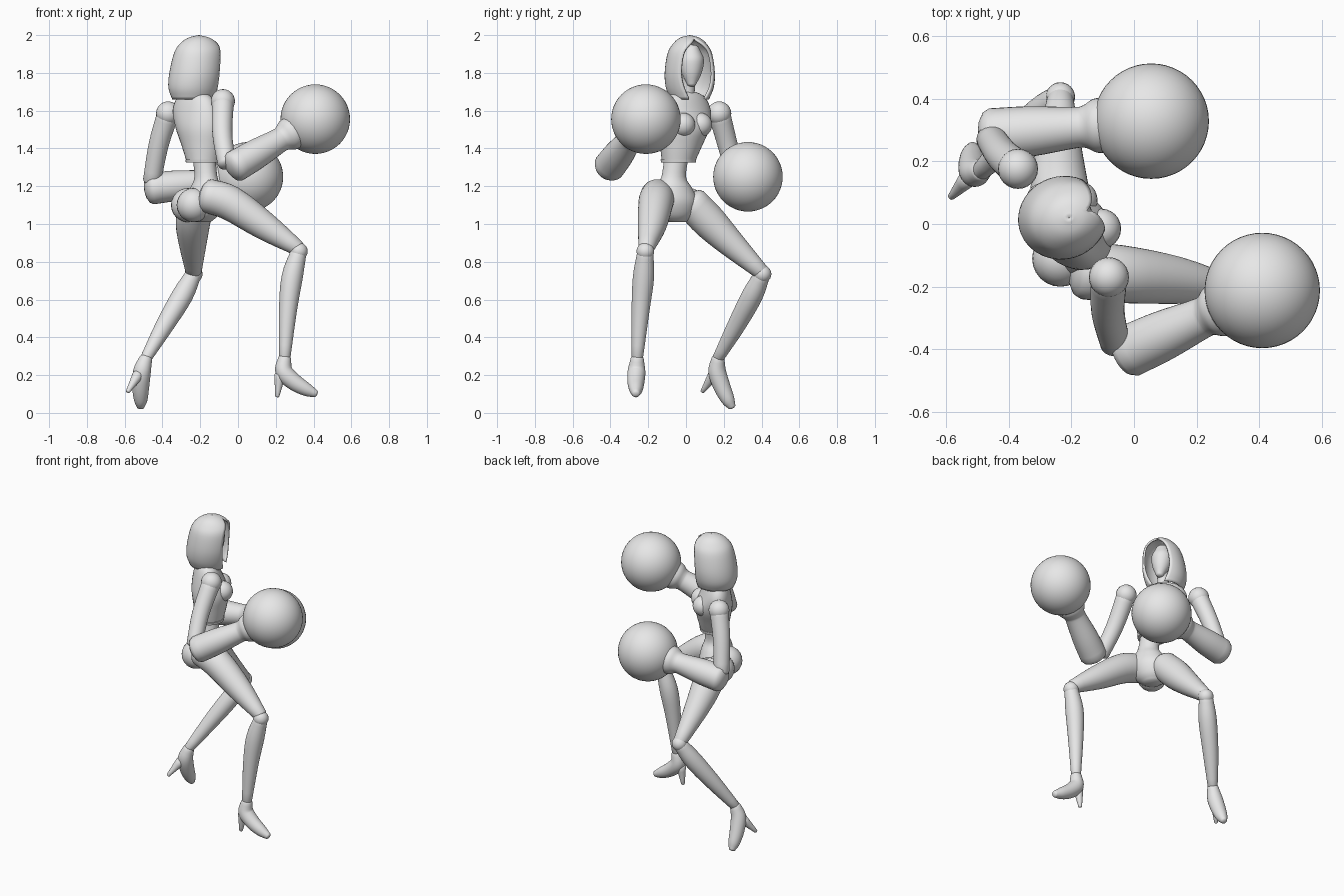
import bpy, bmesh, math
from mathutils import Vector

cube = bpy.data.objects.get("Cube")
if cube:
    bpy.data.objects.remove(cube, do_unlink=True)

GREY = (0.8, 0.8, 0.8, 1)
grey = bpy.data.materials.new("plain_grey")
grey.use_nodes = True
grey.diffuse_color = GREY
grey.node_tree.nodes["Principled BSDF"].inputs["Base Color"].default_value = GREY


def finish(name, bm):
    """Turn a bmesh into a smooth shaded grey object."""
    mesh = bpy.data.meshes.new(name)
    bm.to_mesh(mesh)
    bm.free()
    mesh.materials.append(grey)
    obj = bpy.data.objects.new(name, mesh)
    bpy.context.collection.objects.link(obj)
    bpy.ops.object.select_all(action='DESELECT')
    obj.select_set(True)
    bpy.context.view_layer.objects.active = obj
    bpy.ops.object.shade_smooth_by_angle(angle=math.radians(50))
    return obj


def smooth_path(rows, steps=4):
    """Catmull-Rom interpolation of rows of numbers."""
    rows = [Vector(row) for row in rows]
    ext = [2 * rows[0] - rows[1]] + rows + [2 * rows[-1] - rows[-2]]
    out = []
    for a, b, c, d in zip(ext, ext[1:], ext[2:], ext[3:]):
        for step in range(steps):
            t = step / steps
            bend = (2 * a - 5 * b + 4 * c - d) * t * t + (3 * b - a - 3 * c + d) * t ** 3
            out.append(b + ((c - a) * t + bend) / 2)
    return out + [rows[-1]]


def oval(bm, centre, u, v, gap=0, sides=32):
    """Ring of vertices; a gap in radians leaves it open around the u direction."""
    count = sides + 1 if gap is not None and gap > 0 else sides
    gap = gap or 0
    angles = [gap + 2 * (math.pi - gap) * j / sides for j in range(count)]
    return [bm.verts.new(centre + u * math.cos(t) + v * math.sin(t)) for t in angles]


def skin(bm, rings, closed=True):
    n = len(rings[0])
    for lo, hi in zip(rings, rings[1:]):
        for j in range(n if closed else n - 1):
            k = (j + 1) % n
            bm.faces.new((lo[j], lo[k], hi[k], hi[j]))


def cap(bm, rings):
    bm.faces.new(rings[0])
    bm.faces.new(rings[-1])
    bmesh.ops.recalc_face_normals(bm, faces=bm.faces)


def facing(yaw):
    angle = math.radians(yaw)
    forward = Vector((math.cos(angle), math.sin(angle), 0))
    return forward, Vector((-forward.y, forward.x, 0))


def limb(name, points, radii):
    """Round tube along points, with a radius at each and domed ends."""
    path = smooth_path([(*p, r) for p, r in zip(points, radii)])
    tube = [(Vector(p[:3]), p[3]) for p in path]

    def dome(end, inner):
        out = (end[0] - inner[0]).normalized() * end[1] / 2
        return [(end[0] + out * math.sin(t), end[1] * math.cos(t)) for t in (0.5, 1, 1.4)]

    tube = dome(tube[0], tube[1])[::-1] + tube + dome(tube[-1], tube[-2])
    bm = bmesh.new()
    rings, side = [], None
    for i, (p, r) in enumerate(tube):
        along = (tube[min(i + 1, len(tube) - 1)][0] - tube[max(i - 1, 0)][0]).normalized()
        side = side or along.orthogonal()
        side = (side - along * side.dot(along)).normalized()
        rings.append(oval(bm, p, side * r, along.cross(side) * r))
    skin(bm, rings)
    cap(bm, rings)
    return finish(name, bm)


def body(name, yaw, rows):
    """Level oval rings (x, y, z, depth, width), turned yaw degrees from +x."""
    forward, side = facing(yaw)
    bm = bmesh.new()
    rings = [oval(bm, Vector(row[:3]), forward * row[3], side * row[4]) for row in smooth_path(rows)]
    skin(bm, rings)
    cap(bm, rings)
    return finish(name, bm)


def ball(name, centre, radius, segments=24):
    bm = bmesh.new()
    bmesh.ops.create_uvsphere(bm, u_segments=segments, v_segments=segments // 2, radius=radius)
    bmesh.ops.translate(bm, verts=bm.verts, vec=centre)
    return finish(name, bm)


def open_hood(yaw, y, rows):
    """Thin shell of open rings (x, z, depth, width, half opening in degrees)."""
    forward, side = facing(yaw)
    bm = bmesh.new()
    rings = [oval(bm, Vector((x, y, z)), forward * a, side * b, math.radians(max(gap, 0.1)))
             for x, z, a, b, gap in smooth_path(rows)]
    skin(bm, rings, closed=False)
    bmesh.ops.remove_doubles(bm, verts=bm.verts, dist=0.0005)
    shell = finish("hood", bm)
    thickness = shell.modifiers.new("thickness", 'SOLIDIFY')
    thickness.thickness, thickness.offset = 0.012, -1


def leg(name, thigh, calf, shoe, heel):
    limb(name + "_thigh", thigh, (.09, .092, .075, .042))
    ball(name + "_knee", calf[0], .047)
    limb(name + "_calf", calf, (.042, .056, .048, .03))
    limb(name + "_shoe", [calf[-1]] + shoe, (.034, .047, .045, .036, .021))
    limb(name + "_heel", heel, (.03, .011))


def arm(name, upper, elbow, hand):
    """Shoulder ball, upper arm, flared forearm and round hand."""
    ball(name + "_shoulder", upper[0], .064)
    limb(name + "_upper_arm", upper, (.058, .053, .048))
    elbow, hand = Vector(elbow), Vector(hand)
    reach = (hand - elbow).length
    axis = (hand - elbow) / reach
    # Distances back from the hand centre keep both cuffs alike
    back = (reach, reach * .75, .25, .215, .18, .13)
    limb(name + "_forearm", [hand - axis * d for d in back], (.084, .08, .066, .068, .086, .09))
    ball(name + "_round_hand", hand, .184, 48)


# Head and hood
open_hood(22, .02, [(-.235, 1.66, .115, .1, 28), (-.235, 1.72, .135, .125, 38),
                    (-.225, 1.8, .14, .132, 44), (-.212, 1.9, .13, .117, 41),
                    (-.207, 1.95, .107, .09, 28), (-.207, 1.985, .06, .053, 0),
                    (-.207, 2, .002, .002, 0)])
limb("head", [(-.18, .03, 1.74), (-.19, .03, 1.8), (-.2, .03, 1.87), (-.2, .03, 1.93)],
     (.024, .053, .065, .04))
limb("neck", [(-.23, 0, 1.62), (-.225, .01, 1.7), (-.21, .02, 1.8)], (.05, .036, .036))

# Chest with raised corset edges
body("chest", 40, [(-.23, 0, 1.7, .04, .06), (-.23, 0, 1.67, .065, .12), (-.225, 0, 1.6, .09, .155),
                   (-.2, -.01, 1.51, .115, .15), (-.19, -.025, 1.42, .103, .12),
                   (-.185, -.04, 1.33, .085, .09)])
body("corset_hem", 40, [(-.185, -.04, 1.342, .092, .097), (-.185, -.04, 1.325, .089, .094)])
ball("right_bust", (-.105, -.015, 1.525), .064)
ball("left_bust", (-.18, .075, 1.525), .064)

# Waist, pelvis and seat
body("waist_and_pelvis", 24, [(-.18, -.05, 1.36, .06, .065), (-.17, -.065, 1.25, .06, .066),
                              (-.17, -.065, 1.19, .08, .1), (-.18, -.06, 1.12, .1, .125),
                              (-.19, -.055, 1.05, .085, .1), (-.19, -.05, 1.01, .045, .05)])
ball("right_buttock", (-.235, -.11, 1.1), .09)
ball("left_buttock", (-.265, .015, 1.1), .09)

# Legs
leg("right",
    thigh=[(-.16, -.15, 1.15), (-.04, -.16, 1.11), (.14, -.18, .99), (.315, -.21, .873)],
    calf=[(.322, -.215, .855), (.287, -.225, .72), (.265, -.24, .55), (.247, -.258, .29)],
    shoe=[(.243, -.262, .22), (.295, -.265, .165), (.36, -.265, .125), (.41, -.265, .102)],
    heel=[(.222, -.265, .2), (.208, -.265, .088)])
leg("left",
    thigh=[(-.22, .03, 1.11), (-.238, .12, 1.015), (-.24, .23, .905), (-.235, .4, .745)],
    calf=[(-.235, .405, .735), (-.295, .35, .62), (-.39, .265, .46), (-.487, .17, .29)],
    shoe=[(-.508, .165, .22), (-.515, .19, .14), (-.515, .222, .07), (-.515, .243, .033)],
    heel=[(-.53, .145, .2), (-.583, .087, .113)])

# Arms
arm("right", [(-.08, -.17, 1.65), (-.083, -.28, 1.48), (-.06, -.38, 1.32)],
    elbow=(-.015, -.405, 1.305), hand=(.409, -.212, 1.555))
arm("left", [(-.37, .176, 1.585), (-.42, .22, 1.42), (-.455, .27, 1.23)],
    elbow=(-.455, .285, 1.188), hand=(.055, .328, 1.25))
